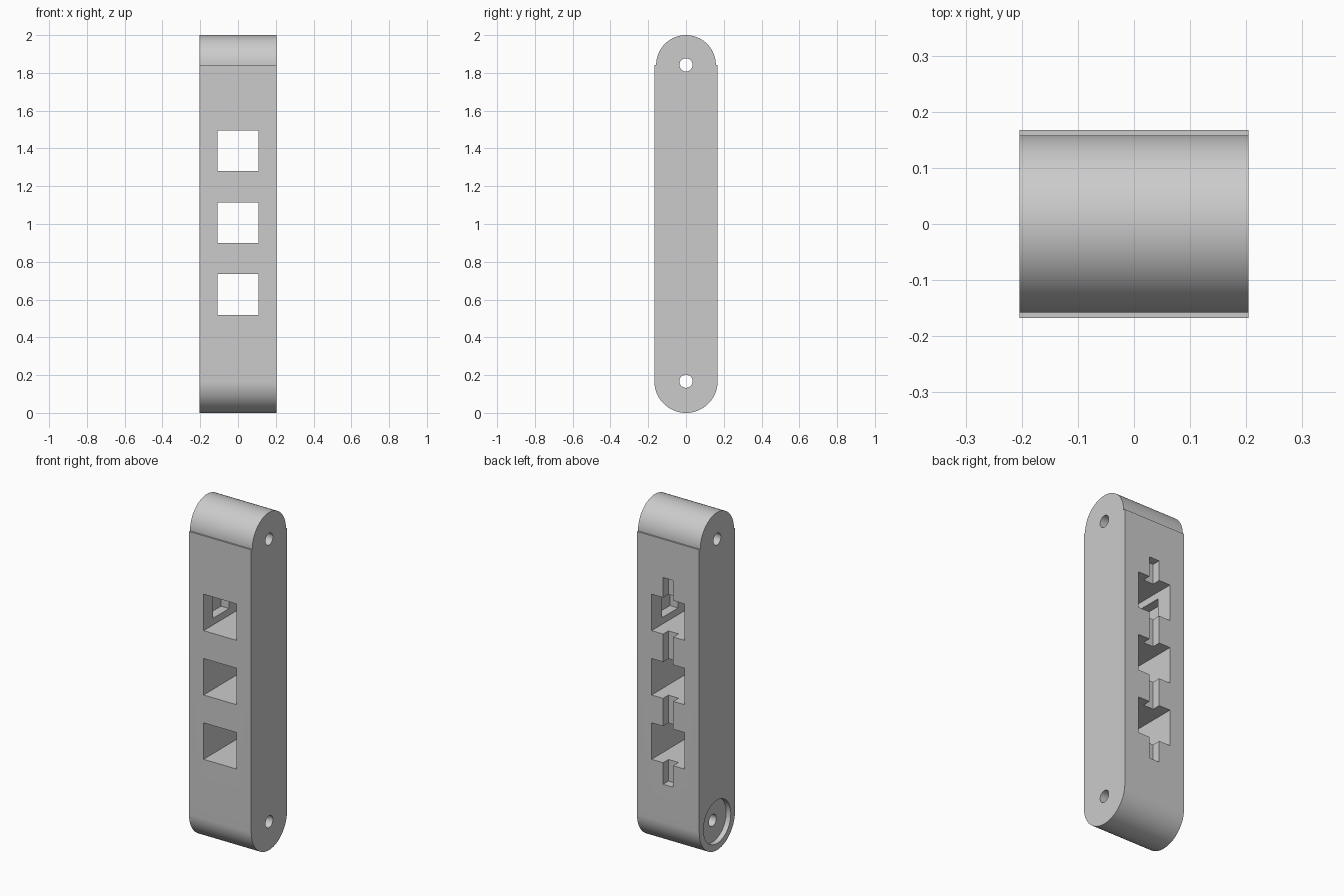
import bpy
import bmesh
import math
from mathutils import Matrix, Vector

cube = bpy.data.objects.get("Cube")
if cube:
    bpy.data.objects.remove(cube, do_unlink=True)

HALF_X = 0.204        # half of the width
R_LOW = 0.1675        # bottom end and body half depth
R_TOP = 0.158         # slightly narrower top end
Z_LOW = R_LOW
Z_TOP = 2 - R_TOP
WINDOWS = (0.626, 1.007, 1.388)

grey = bpy.data.materials.new("plain_grey")
grey.use_nodes = True
colour = (0.6, 0.6, 0.6, 1)
grey.diffuse_color = colour
grey.node_tree.nodes["Principled BSDF"].inputs["Base Color"].default_value = colour


def make_object(name, bm):
    bmesh.ops.recalc_face_normals(bm, faces=bm.faces[:])
    mesh = bpy.data.meshes.new(name)
    bm.to_mesh(mesh)
    bm.free()
    mesh.materials.append(grey)
    obj = bpy.data.objects.new(name, mesh)
    bpy.context.collection.objects.link(obj)
    return obj


def arc(radius, z, start, steps=48):
    """Half circle in the y-z plane."""
    angles = [start + math.pi * i / steps for i in range(steps + 1)]
    return [(radius * math.cos(a), z + radius * math.sin(a)) for a in angles]


def box(name, low, high):
    low, high = Vector(low), Vector(high)
    bm = bmesh.new()
    bmesh.ops.create_cube(bm, size=1)
    bmesh.ops.scale(bm, vec=high - low, verts=bm.verts[:])
    bmesh.ops.translate(bm, vec=(low + high) / 2, verts=bm.verts[:])
    return make_object(name, bm)


def cylinder(name, radius, x0, x1, z):
    """Cylinder along x."""
    bm = bmesh.new()
    place = Matrix.Translation(((x0 + x1) / 2, 0, z)) @ Matrix.Rotation(math.pi / 2, 4, "Y")
    bmesh.ops.create_cone(bm, cap_ends=True, segments=48, radius1=radius,
                          radius2=radius, depth=x1 - x0, matrix=place)
    return make_object(name, bm)


# Body: rounded link profile extruded across the width
profile = arc(R_LOW, Z_LOW, math.pi) + [(R_LOW, Z_TOP)]
profile += arc(R_TOP, Z_TOP, 0) + [(-R_LOW, Z_TOP)]
bm = bmesh.new()
side = bm.faces.new([bm.verts.new((-HALF_X, y, z)) for y, z in profile])
grown = bmesh.ops.extrude_face_region(bm, geom=[side])
moved = [g for g in grown["geom"] if isinstance(g, bmesh.types.BMVert)]
bmesh.ops.translate(bm, vec=(2 * HALF_X, 0, 0), verts=moved)
body = make_object("link_body", bm)

cutters = []

# Square windows through the front and back
for z in WINDOWS:
    cutters.append(box("window_cutter", (-0.108, -0.3, z - 0.108), (0.108, 0.3, z + 0.108)))

# Shallow vertical slot on the back, joining the windows
cutters.append(box("slot_cutter", (-0.033, R_LOW - 0.05, 0.39), (0.033, 0.3, 1.615)))

# Pockets in both side walls of the top window
z = WINDOWS[2]
cutters.append(box("pocket_cutter", (-0.161, -0.08, z - 0.068), (0.161, 0.07, z + 0.068)))

# Pin holes at both ends, and the round recess on the right side
for z in (Z_LOW, Z_TOP):
    cutters.append(cylinder("pin_hole_cutter", 0.035, -0.3, 0.3, z))
cutters.append(cylinder("recess_cutter", 0.128, -0.3, -HALF_X + 0.03, Z_LOW))

# Cut the body and remove the helpers
bpy.context.view_layer.objects.active = body
for cutter in cutters:
    cutter.hide_render = True
    mod = body.modifiers.new("cut", "BOOLEAN")
    mod.operation = "DIFFERENCE"
    mod.solver = "EXACT"
    mod.object = cutter
    bpy.ops.object.modifier_apply(modifier=mod.name)
    bpy.data.objects.remove(cutter, do_unlink=True)

for obj in bpy.context.selected_objects:
    obj.select_set(False)
body.select_set(True)
bpy.ops.object.shade_smooth_by_angle(angle=math.radians(30))
